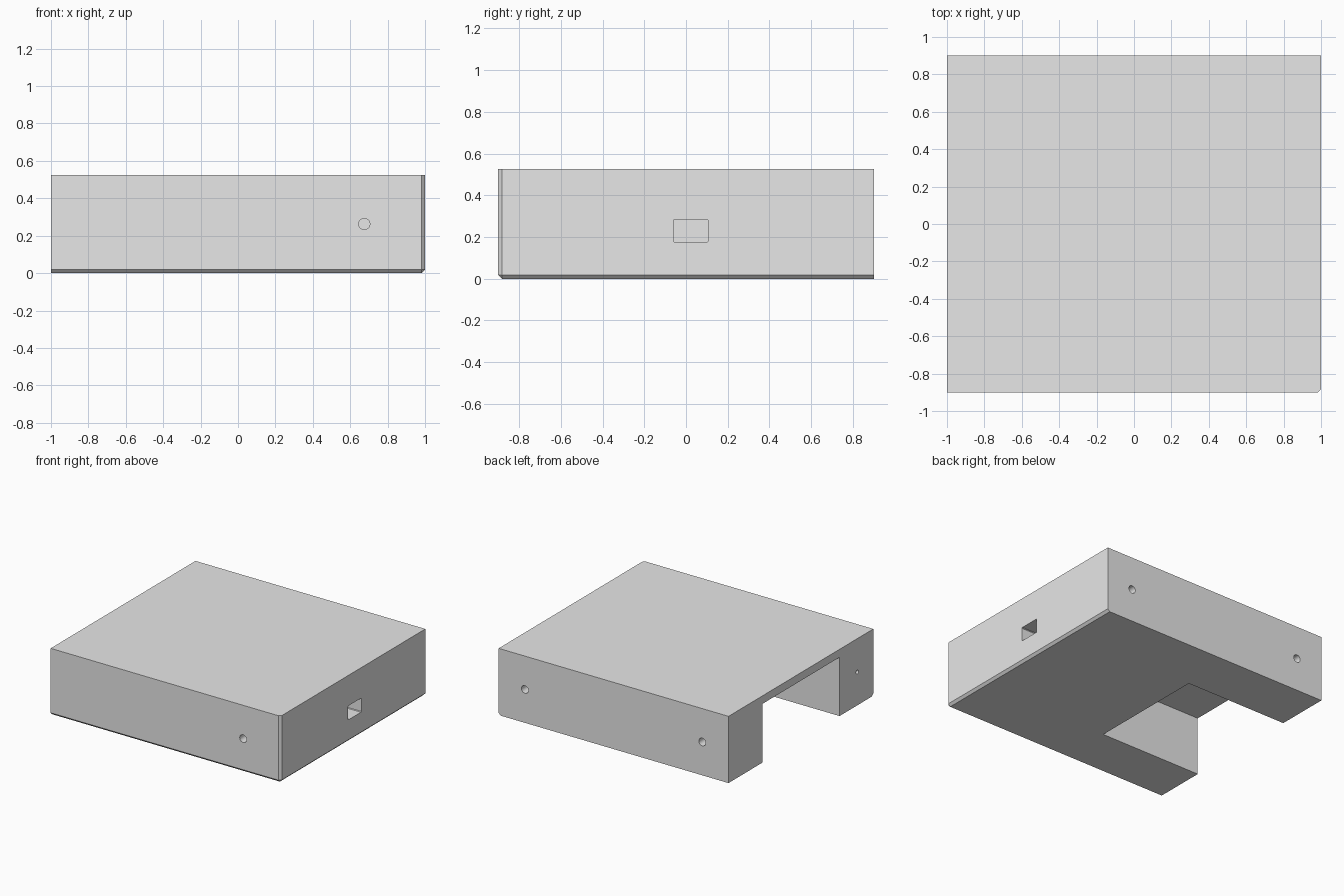
import bpy, bmesh
from mathutils import Vector, Matrix

cube = bpy.data.objects.get("Cube")
if cube:
    bpy.data.objects.remove(cube, do_unlink=True)

HX, HY, H = 1.0, 0.9, 0.525      # half width, half depth, height
CHAMFER = 0.018
MID = H / 2                      # height of all the pin holes

grey = bpy.data.materials.new("light grey")
grey.use_nodes = True
grey.diffuse_color = (0.8, 0.8, 0.8, 1)
grey.node_tree.nodes["Principled BSDF"].inputs["Base Color"].default_value = (0.8, 0.8, 0.8, 1)


def finish(bm, name):
    mesh = bpy.data.meshes.new(name)
    bmesh.ops.recalc_face_normals(bm, faces=bm.faces[:])
    bm.to_mesh(mesh)
    bm.free()
    obj = bpy.data.objects.new(name, mesh)
    bpy.context.collection.objects.link(obj)
    mesh.materials.append(grey)
    return obj


def box(name, low, high, bevel=0, rule=None):
    """Box between two corners; edges that pass the rule are bevelled."""
    low, high = Vector(low), Vector(high)
    bm = bmesh.new()
    bmesh.ops.create_cube(bm, size=1)
    for v in bm.verts:
        v.co = (low + high) / 2 + v.co * (high - low)
    if rule:
        edges = [e for e in bm.edges if rule(e.verts[0].co, e.verts[1].co)]
        bmesh.ops.bevel(bm, geom=edges, offset=bevel, segments=1, affect='EDGES')
    return finish(bm, name)


def pin(name, centre, axis, radius, depth):
    """Cylinder cutter reaching the given depth to both sides of the centre."""
    bm = bmesh.new()
    turn = Vector((0, 0, 1)).rotation_difference(Vector(axis)).to_matrix().to_4x4()
    bmesh.ops.create_cone(bm, cap_ends=True, segments=32, radius1=radius, radius2=radius,
                          depth=2 * depth, matrix=Matrix.Translation(centre) @ turn)
    return finish(bm, name)


def outer_edge(a, b):
    """Edges shared by two of the front, left and bottom faces."""
    front = max(a.y, b.y) < 0
    left = min(a.x, b.x) > 0
    bottom = max(a.z, b.z) < 0.1
    return front + left + bottom >= 2


body = box("body", (-HX, -HY, 0), (HX, HY, H), CHAMFER, outer_edge)

# Bay open to the side and below, cable slot, and pin holes
cutters = [
    box("bay_cutter", (-HX - 0.1, -0.48, -0.1), (-0.115, 0.475, 0.462)),
    box("slot_cutter", (HX - 0.3, -0.06, 0.175), (HX + 0.1, 0.105, 0.285), 0.005,
        lambda a, b: abs(a.x - b.x) > 0.1),
    pin("front_hole_cutter", (0.675, -HY, MID), (0, 1, 0), 0.03, 0.15),
    pin("side_hole_cutter", (-HX, -0.7, MID), (1, 0, 0), 0.015, 0.15),
]
for x in (-0.772, 0.772):
    cutters.append(pin("back_hole_cutter", (x, HY, MID), (0, 1, 0), 0.03, 0.15))

bpy.context.view_layer.objects.active = body
for cutter in cutters:
    mod = body.modifiers.new(cutter.name, 'BOOLEAN')
    mod.operation = 'DIFFERENCE'
    mod.solver = 'EXACT'
    mod.object = cutter
    bpy.ops.object.modifier_apply(modifier=mod.name)
    bpy.data.objects.remove(cutter, do_unlink=True)

bpy.ops.object.select_all(action='DESELECT')
body.select_set(True)
bpy.ops.object.shade_smooth_by_angle()
